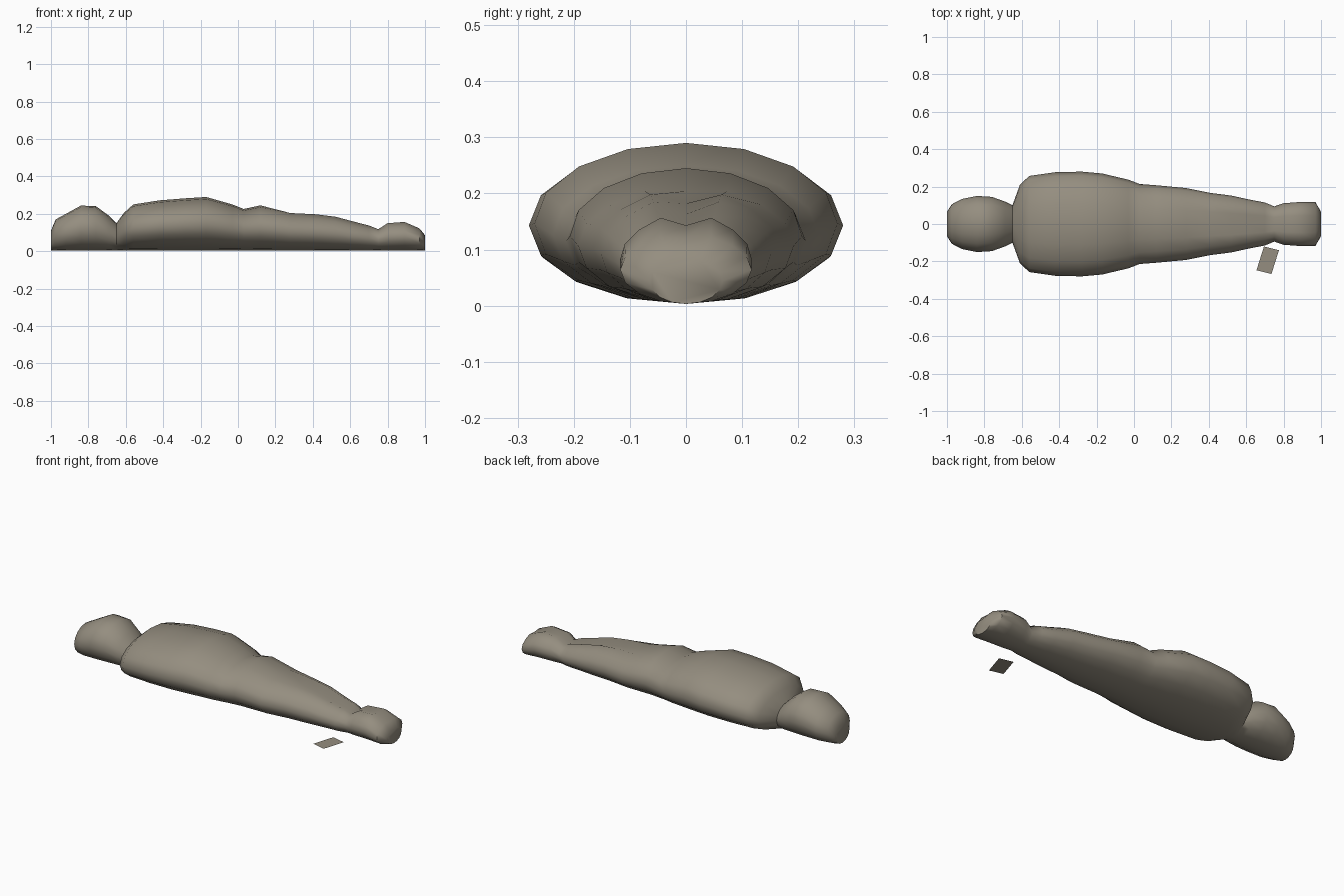
import bpy, bmesh, math

cube = bpy.data.objects.get("Cube")
if cube:
    bpy.data.objects.remove(cube, do_unlink=True)

SIDES = 16
BASE = 0.003


def material(name, rgb):
    mat = bpy.data.materials.new(name)
    mat.use_nodes = True
    mat.diffuse_color = (*rgb, 1)
    mat.node_tree.nodes["Principled BSDF"].inputs["Base Color"].default_value = (*rgb, 1)
    return mat


def add_object(name, bm, mat):
    mesh = bpy.data.meshes.new(name)
    bm.to_mesh(mesh)
    bm.free()
    mesh.materials.append(mat)
    obj = bpy.data.objects.new(name, mesh)
    bpy.context.collection.objects.link(obj)
    return obj


def section(bm, x, half_width, top, groove):
    """Elliptical ring; groove sinks the ridge between the two legs."""
    mid, half = (top + BASE) / 2, (top - BASE) / 2
    ring = []
    for i in range(SIDES):
        a = math.tau * i / SIDES
        z = mid + half * math.sin(a)
        if i == SIDES // 4:
            z -= groove
        elif abs(i - SIDES // 4) == 1:
            z = z + groove * 0.3
        ring.append(bm.verts.new((x, half_width * math.cos(a), z)))
    return ring


# Stations along the wrapped body: x, half width, top height, groove depth
stations = [
    (-1.0, .065, .11, 0), (-.975, .105, .17, 0), (-.92, .134, .2, 0),
    (-.84, .15, .244, 0), (-.76, .145, .241, 0), (-.69, .12, .19, 0),
    (-.65, .1, .15, 0), (-.61, .21, .205, 0), (-.56, .257, .25, 0),
    (-.42, .277, .272, 0), (-.28, .28, .283, 0), (-.17, .27, .29, 0),
    (-.03, .237, .25, 0), (.03, .214, .226, 0), (.12, .207, .245, 0),
    (.28, .192, .21, .006), (.41, .166, .2, .018), (.52, .152, .185, .022),
    (.62, .13, .158, .02), (.7, .115, .138, .015), (.75, .094, .12, .008),
    (.8, .111, .152, .012), (.89, .118, .158, .015), (.97, .117, .125, .006),
    (1.0, .065, .085, 0),
]

cloth = material("grey_brown_cloth", (.30, .27, .215))

# Wrapped body: head, torso, legs and feet under one cloth
bm = bmesh.new()
rings = [section(bm, *s) for s in stations]
for a, b in zip(rings, rings[1:]):
    for i in range(SIDES):
        j = (i + 1) % SIDES
        bm.faces.new((a[i], a[j], b[j], b[i]))
bm.faces.new(rings[0])
bm.faces.new(rings[-1])
bmesh.ops.recalc_face_normals(bm, faces=bm.faces)
body = add_object("wrapped_body", bm, cloth)
bpy.ops.object.select_all(action='DESELECT')
body.select_set(True)
bpy.context.view_layer.objects.active = body
bpy.ops.object.shade_smooth_by_angle(angle=math.radians(55))

# Flat tag lying beside the ankles
bm = bmesh.new()
corners = [(.655, -.247), (.735, -.267), (.775, -.14), (.695, -.12)]
bm.faces.new([bm.verts.new((x, y, 0)) for x, y in corners])
add_object("ankle_tag", bm, cloth)
